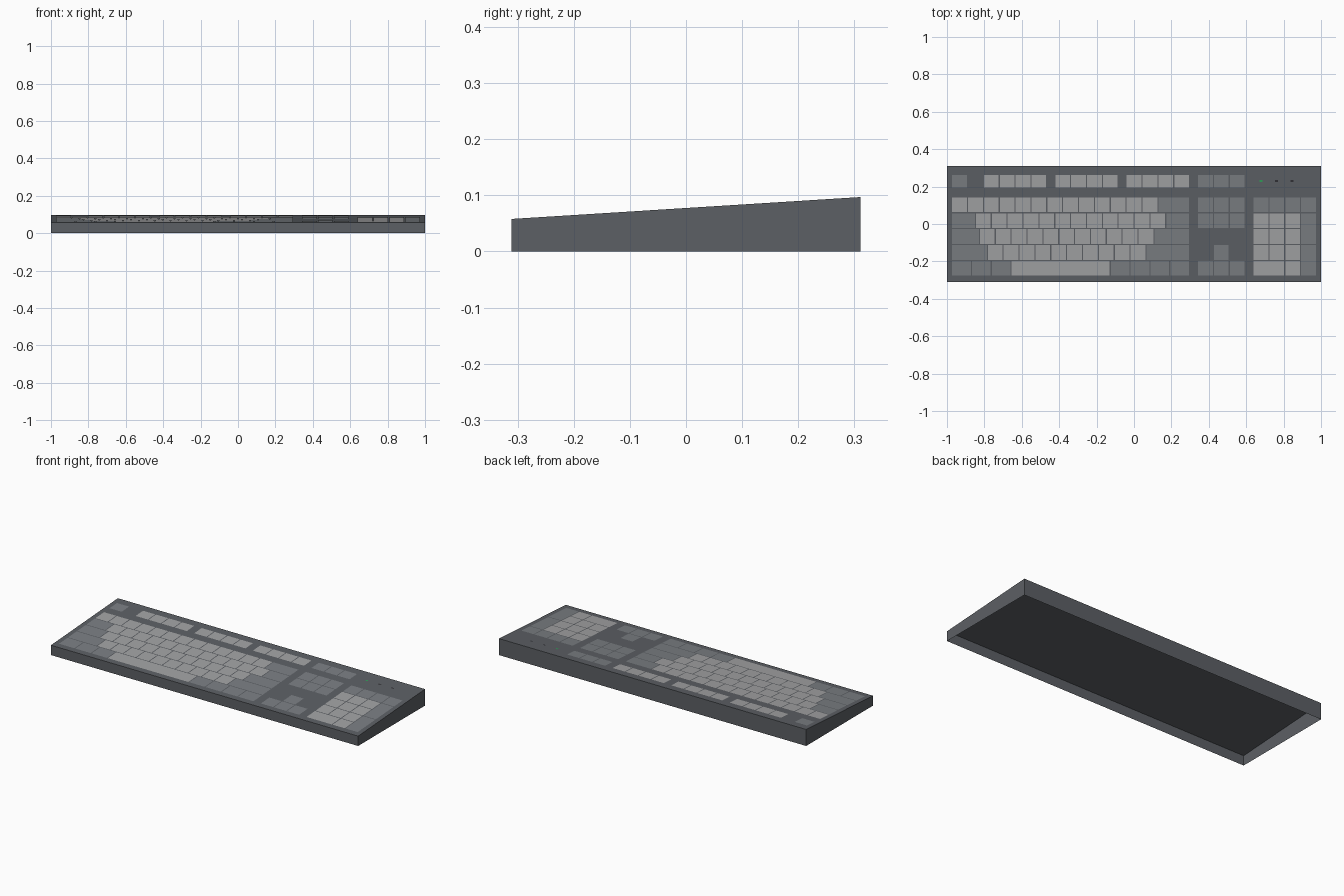
import bpy, bmesh

if "Cube" in bpy.data.objects:
    bpy.data.objects.remove(bpy.data.objects["Cube"])

HALF_W, HALF_D = 1.0, 0.311
Z_FRONT, Z_BACK = 0.058, 0.097
U = 0.0848                      # one key unit
X0, Y0 = -0.975, 0.145          # left of key field, top of number row
GAP = 0.003
LIFT = 0.0006                   # key faces sit just above the sloped deck


def deck(y):
    return Z_FRONT + (Z_BACK - Z_FRONT) * (y + HALF_D) / (2 * HALF_D)


def material(name, rgb):
    m = bpy.data.materials.new(name)
    m.diffuse_color = (*rgb, 1)
    m.use_nodes = True
    m.node_tree.nodes["Principled BSDF"].inputs["Base Color"].default_value = m.diffuse_color
    return m


def finish(name, bm, mat):
    me = bpy.data.meshes.new(name)
    bm.to_mesh(me)
    bm.free()
    ob = bpy.data.objects.new(name, me)
    bpy.context.collection.objects.link(ob)
    me.materials.append(mat)
    return ob


def panels(name, rects, mat):
    """Flat rectangles (x0, x1, y0, y1) lying on the sloped deck."""
    bm = bmesh.new()
    for x0, x1, y0, y1 in rects:
        bm.faces.new([bm.verts.new((x, y, deck(y) + LIFT))
                      for x, y in ((x0, y0), (x1, y0), (x1, y1), (x0, y1))])
    return finish(name, bm, mat)


case_mat = material("case_grey", (0.108, 0.117, 0.130))
dark_mat = material("dark_key", (0.195, 0.210, 0.225))
light_mat = material("light_key", (0.36, 0.365, 0.37))
green_mat = material("lamp_green", (0.03, 0.35, 0.10))
black_mat = material("lamp_off", (0.03, 0.03, 0.035))

# Wedge-shaped case shell, open underneath
bm = bmesh.new()
corners = [(-HALF_W, -HALF_D), (HALF_W, -HALF_D), (HALF_W, HALF_D), (-HALF_W, HALF_D)]
low = [bm.verts.new((x, y, 0)) for x, y in corners]
top = [bm.verts.new((x, y, deck(y))) for x, y in corners]
bm.faces.new(top)
for i in range(4):
    j = (i + 1) % 4
    bm.faces.new((low[i], low[j], top[j], top[i]))
finish("case", bm, case_mat)

light, dark = [], []


def key(group, col, row, w=1.0, h=1.0):
    x, y = X0 + col * U, Y0 - row * U
    group.append((x + GAP, x + w * U - GAP, y - h * U + GAP, y - GAP))


def run(group, col, row, widths):
    for w in widths:
        key(group, col, row, w)
        col += w


# Function row (slightly shallower keys)
def function_keys(group, col, count):
    for i in range(count):
        x = X0 + (col + i) * U
        group.append((x + GAP, x + U - GAP, 0.194, 0.263))


function_keys(dark, 0, 1)
for col in (2, 6.5, 11):
    function_keys(light, col, 4)
function_keys(dark, 15.5, 3)

# Main block: left modifier width, letter count, right modifier width
for row, (left, count, right) in enumerate(
        [(0, 13, 2), (1.5, 12, 1.5), (1.75, 11, 2.25), (2.25, 10, 2.75)]):
    if left:
        key(dark, 0, row, left)
    run(light, left, row, [1] * count)
    key(dark, left + count, row, right)
run(dark, 0, 4, [1.25] * 3)
key(light, 3.75, 4, 6.25)
run(dark, 10, 4, [1.25] * 4)

# Navigation block and arrows
for row in (0, 1, 4):
    run(dark, 15.5, row, [1] * 3)
key(dark, 16.5, 3)

# Number pad
run(dark, 19, 0, [1] * 4)
for row in (1, 2, 3):
    run(light, 19, row, [1] * 3)
run(light, 19, 4, [2, 1])
key(dark, 22, 1, 1, 2)
key(dark, 22, 3, 1, 2)

panels("light_keys", light, light_mat)
panels("dark_keys", dark, dark_mat)

# Status lamps
lamps = [(x - 0.008, x + 0.008, 0.225, 0.235) for x in (0.678, 0.761, 0.845)]
panels("lit_lamp", lamps[:1], green_mat)
panels("unlit_lamps", lamps[1:], black_mat)
